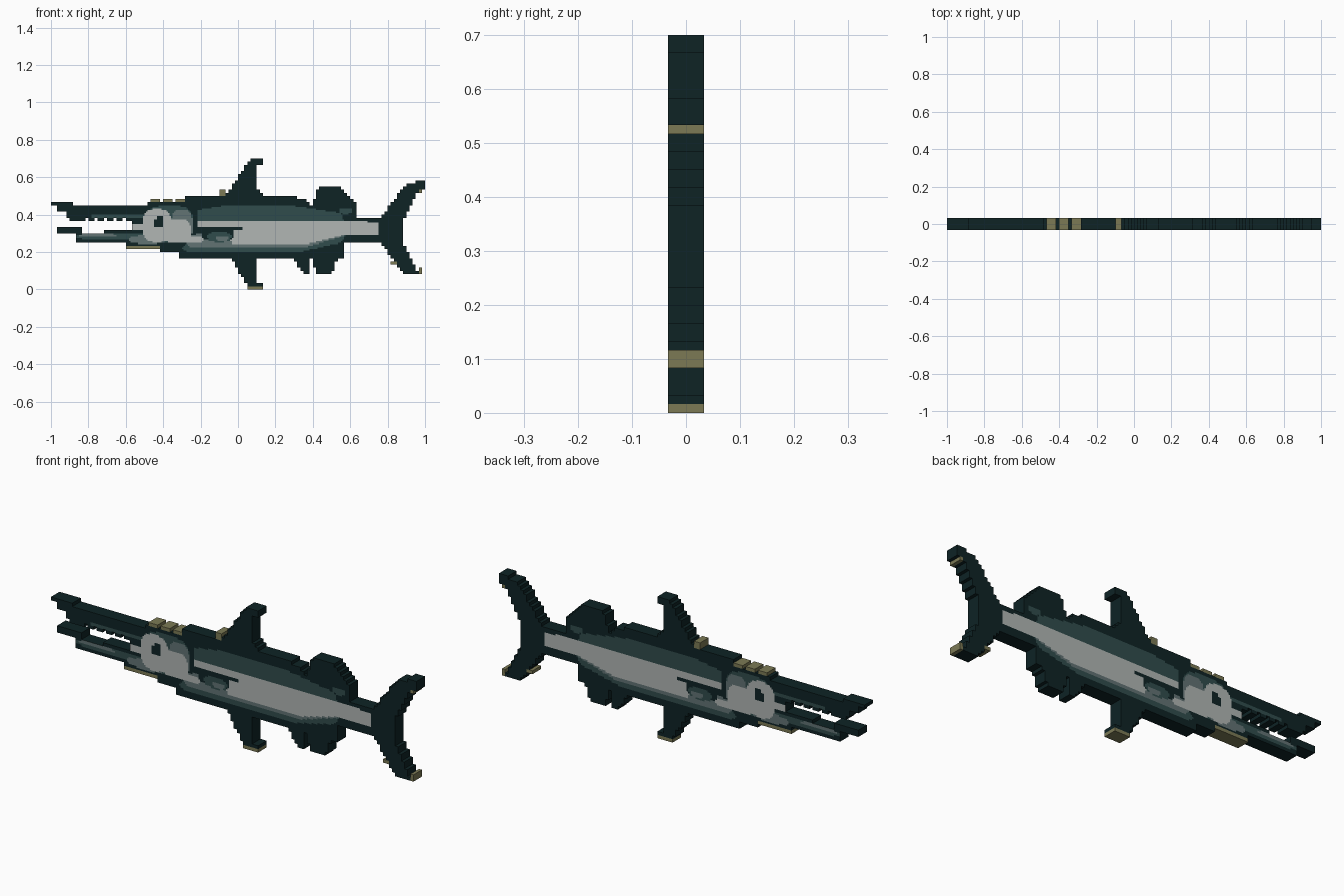
import bpy, bmesh

cube = bpy.data.objects.get("Cube")
if cube:
    bpy.data.objects.remove(cube)

CELL = 1 / 60        # one step of the blocky outline
DEPTH = 1 / 30       # half thickness
DARK, TEAL, GREY, PALE, TAN = range(5)


def material(name, *rgb):
    m = bpy.data.materials.new(name)
    m.use_nodes = True
    colour = [((c / 255 + 0.055) / 1.055) ** 2.4 for c in rgb] + [1.0]
    m.diffuse_color = colour
    m.node_tree.nodes["Principled BSDF"].inputs["Base Color"].default_value = colour
    return m


MATS = [
    material("dark_green", 14, 35, 37),
    material("teal", 48, 76, 76),
    material("slate_grey", 98, 115, 116),
    material("pale_grey", 177, 182, 180),
    material("olive_tan", 124, 122, 85),
]

# Long painted bands: back, belly shadow, belly, flank
BANDS = [
    (TEAL, [(47, 22), (47, 25.5), (57, 27.2), (77, 27), (93, 24.5), (94, 22)]),
    (TEAL, [(42, 13), (44, 12), (80, 12), (93, 15), (95, 18), (47, 18)]),
    (GREY, [(42, 16), (45, 13.3), (81, 13.3), (95, 17.5), (47, 18)]),
    (PALE, [(47, 22), (98, 22), (105, 21.5), (105, 17.5), (94, 17.5), (82, 14.5),
            (58, 14.5), (57, 19.5), (47, 20)]),
]
# Rounded patches: colour, centre x, centre z, half width, half height
PATCHES = [
    # snout strip, jaw, fin spot
    (TEAL, 22, 23.5, 9, 0.6), (TEAL, 20, 17, 12, 1), (GREY, 15, 17.4, 6, 0.5),
    (TEAL, 94.5, 25.2, 2, 1),
    # head cap, cheek, chin, face
    (TEAL, 38, 21, 7.6, 6), (GREY, 42, 20.5, 3.4, 5), (GREY, 31, 16, 6, 1.3),
    (PALE, 34, 20.5, 4.6, 5.3), (PALE, 40.5, 18.8, 4.4, 3.9), (PALE, 29, 20, 3.4, 1.2),
    # eye and glint
    (DARK, 34.5, 21.8, 1.7, 1.9), (PALE, 33.3, 23.2, 0.6, 0.6),
    # side fin
    (PALE, 46, 16, 3, 1), (DARK, 53.5, 17.8, 5, 2.2), (DARK, 57, 19.5, 4.6, 0.6),
    (TEAL, 54, 16.8, 3.8, 1.6), (GREY, 55, 16.3, 2, 0.7),
]


def inside(poly, x, z):
    hit = False
    for (x1, z1), (x2, z2) in zip(poly, poly[1:] + poly[:1]):
        if (z1 > z) != (z2 > z) and x < x1 + (z - z1) * (x2 - x1) / (z2 - z1):
            hit = not hit
    return hit


def paint(x, z):
    colour = DARK
    for c, poly in BANDS:
        if inside(poly, x, z):
            colour = c
    for c, px, pz, w, h in PATCHES:
        if abs((x - px) / w) ** 3 + abs((z - pz) / h) ** 3 < 1:
            colour = c
    return colour


def part(name, *outlines, base=DARK, painted=False):
    """Fill the outlines (cell units) with square blocks and close them as a slab."""
    n = 2 if painted else 1     # markings use half steps
    cells = {(i * n + a, k * n + b) for i in range(120) for k in range(42)
             if any(inside(o, i + 0.5, k + 0.5) for o in outlines)
             for a in range(n) for b in range(n)}
    bm = bmesh.new()
    cache = {}

    def face(mat, *points):
        for i, side, k in points:
            if (i, side, k) not in cache:
                cache[i, side, k] = bm.verts.new((i / n * CELL - 1, side * DEPTH, k / n * CELL))
        bm.faces.new([cache[p] for p in points]).material_index = mat

    for i, k in sorted(cells):
        mat = paint((i + 0.5) / n, (k + 0.5) / n) if painted else base
        a, b, c, d = (i, k), (i + 1, k), (i + 1, k + 1), (i, k + 1)
        face(mat, *[(p[0], -1, p[1]) for p in (a, b, c, d)])
        face(mat, *[(p[0], 1, p[1]) for p in (d, c, b, a)])
        # rim only where the neighbour is empty
        for p, q, nb in ((a, b, (i, k - 1)), (b, c, (i + 1, k)),
                         (c, d, (i, k + 1)), (d, a, (i - 1, k))):
            if nb not in cells:
                face(base, (q[0], -1, q[1]), (p[0], -1, p[1]), (p[0], 1, p[1]), (q[0], 1, q[1]))
    me = bpy.data.meshes.new(name)
    bm.to_mesh(me)
    bm.free()
    for m in MATS:
        me.materials.append(m)
    bpy.context.collection.objects.link(bpy.data.objects.new(name, me))


def box(x, z, w, h):
    return [(x, z), (x + w, z), (x + w, z + h), (x, z + h)]


# Head, trunk and tail stem
part("body", [(26, 14), (26, 23), (31, 23), (31, 28), (43, 28), (43, 30), (78, 30), (83, 28),
              (83, 27), (93, 27), (93, 25), (98, 25), (98, 23), (105, 23), (105, 15), (93, 15),
              (93, 12), (83, 12), (83, 10), (41, 10), (41, 12), (35, 12), (35, 14)], painted=True)

# Jaws and teeth
part("upper_jaw", box(0, 27, 7, 1), box(2, 25, 29, 2), box(5, 23, 26, 2), painted=True)
part("teeth", box(6, 22, 5, 1), *[box(x, 22, 2, 1) for x in range(12, 26, 3)])
part("lower_jaw", box(2, 18, 8, 2), box(8, 15, 18, 3), box(17, 18, 9, 1), box(24, 14, 2, 1),
     painted=True)

# Fins
part("dorsal_fin", [(56, 30), (64, 42), (68, 42), (68, 40), (66, 40), (66, 32), (69, 30)])
part("rear_dorsal_fin", [(84, 27), (86, 33), (93, 33), (98, 27), (98, 25), (93, 25), (93, 27)],
     painted=True)
part("pelvic_fin", [(58, 10), (63, 1), (68, 1), (68, 2), (66, 2), (66, 10)])
part("anal_fin_front", [(78, 10), (81, 5), (83, 5), (83, 10)])
part("anal_fin_rear", [(83, 12), (85, 5), (90, 5), (92, 10), (94, 10), (94, 15), (93, 15), (93, 12)])
part("tail_fin", [(105, 23), (106, 23), (113, 33), (118, 35), (120, 35), (120, 32), (118, 32),
                  (113, 22), (113, 15), (118, 5), (113, 5), (106, 15), (105, 15)])

# Tan trim
part("head_crest", *[box(x, 28, 3, 1) for x in (32, 36, 40)], base=TAN)
part("chin_trim", box(24, 13, 11, 1), base=TAN)
part("dorsal_trim", box(54, 30, 2, 2), base=TAN)
part("pelvic_trim", box(63, 0, 5, 1), base=TAN)
part("tail_trim", box(118, 31, 1, 1), box(118, 5, 1, 2), box(109, 8, 2, 1), base=TAN)
